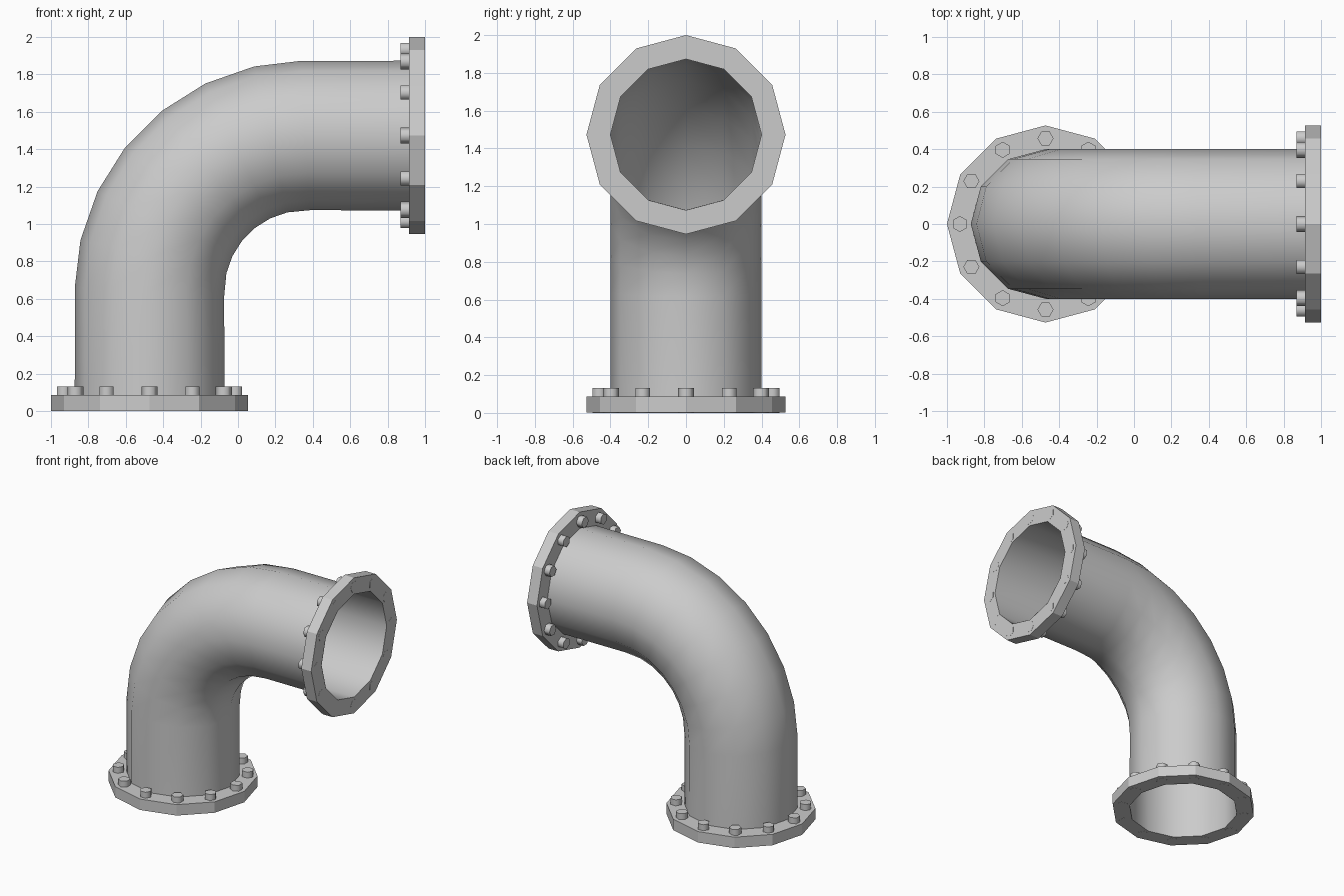
import bpy, math
from mathutils import Vector, Matrix

if "Cube" in bpy.data.objects:
    bpy.data.objects.remove(bpy.data.objects["Cube"])

SIDES = 12
CX, CZ = -0.473, 1.473      # axis of the lower leg, axis of the upper leg
PIPE_R, FLANGE_R = 0.4, 0.527


def make(name, verts, faces, matrix=Matrix(), smooth=None):
    me = bpy.data.meshes.new(name)
    me.from_pydata(verts, [], faces)
    ob = bpy.data.objects.new(name, me)
    bpy.context.collection.objects.link(ob)
    ob.matrix_world = matrix
    if smooth:
        bpy.ops.object.select_all(action='DESELECT')
        ob.select_set(True)
        bpy.context.view_layer.objects.active = ob
        bpy.ops.object.shade_smooth_by_angle(angle=math.radians(smooth))
    return ob


def ring(n, r, z, cx=0, cy=0, turn=0):
    return [(cx + r * math.cos(turn + i * math.tau / n),
             cy + r * math.sin(turn + i * math.tau / n), z) for i in range(n)]


def bridge(n, a, b):
    # quads joining the rings that start at vertex a and vertex b
    return [(a + i, a + (i + 1) % n, b + (i + 1) % n, b + i) for i in range(n)]


# Elbow pipe: rings (centre x, centre z, tilt) swept up, round the bend and out
ARC_X, ARC_Z, ARC_R, STEPS = 0.36, 0.64, 0.833, 7
path = [(CX, 0.0, 0.0)]
for k in range(STEPS + 1):
    a = math.radians(90 * k / STEPS)
    tilt = min(max(a, math.radians(3.4)), math.radians(86.6))
    path.append((ARC_X - ARC_R * math.cos(a), ARC_Z + ARC_R * math.sin(a), tilt))
path.append((1.0, CZ, math.pi / 2))

verts, faces = [], []
for x, z, tilt in path:
    rot = Matrix.Rotation(tilt, 3, 'Y')
    verts += [Vector((x, 0, z)) + rot @ Vector(p) for p in ring(SIDES, PIPE_R, 0)]
for k in range(len(path) - 1):
    faces += bridge(SIDES, k * SIDES, (k + 1) * SIDES)
make("elbow_pipe", verts, faces, smooth=60)


def flange(prefix, matrix):
    # Flange ring: the pipe itself lines the bore
    lo, hi = 0.001, 0.086
    v = (ring(SIDES, PIPE_R, lo) + ring(SIDES, FLANGE_R, lo)
         + ring(SIDES, FLANGE_R, hi) + ring(SIDES, PIPE_R, hi))
    f = [q for k in range(3) for q in bridge(SIDES, k * SIDES, (k + 1) * SIDES)]
    make(prefix + "_flange", v, f, matrix)

    # Hexagonal bolts passing through the flange
    v, f = [], []
    for i in range(12):
        a = i * math.tau / 12
        x, y, s = 0.458 * math.cos(a), 0.458 * math.sin(a), len(v)
        v += ring(6, 0.043, 0.0, x, y, a + math.pi / 2)
        v += ring(6, 0.043, 0.132, x, y, a + math.pi / 2)
        f += bridge(6, s, s + 6)
        f += [tuple(range(s + 5, s - 1, -1)), tuple(range(s + 6, s + 12))]
    make(prefix + "_bolts", v, f, matrix, smooth=65)


flange("lower", Matrix.Translation((CX, 0, 0)))
flange("upper", Matrix.Translation((1.0, 0, CZ)) @ Matrix.Rotation(-math.pi / 2, 4, 'Y'))
